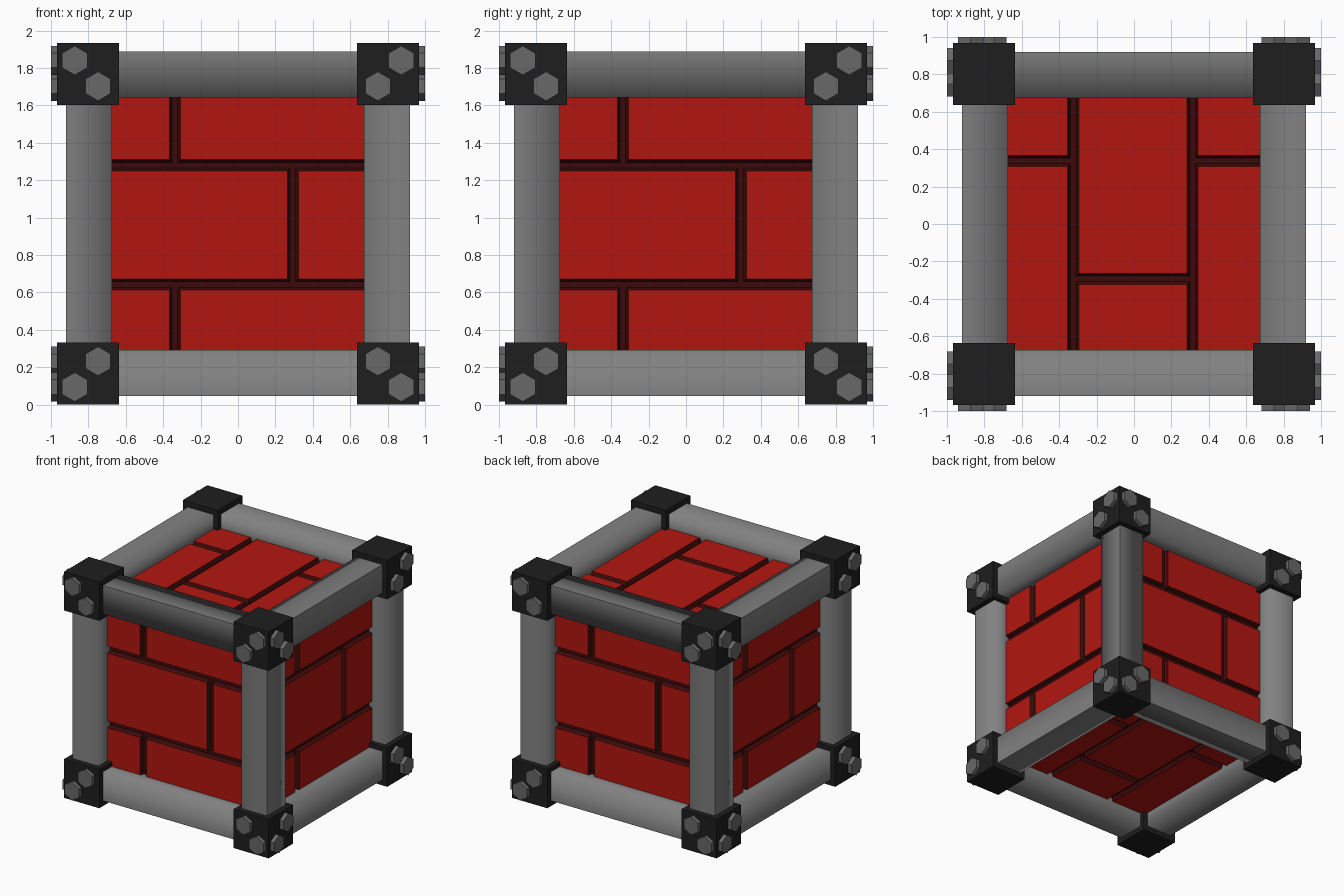
import bpy, bmesh
from math import sin, cos, pi
from mathutils import Matrix, Vector
from itertools import product

if "Cube" in bpy.data.objects:
    bpy.data.objects.remove(bpy.data.objects["Cube"])

ZC = 0.967           # cube centre height, also half size of the corner blocks


def material(name, rgb):
    m = bpy.data.materials.new(name)
    m.diffuse_color = (*rgb, 1)
    m.use_nodes = True
    m.node_tree.nodes["Principled BSDF"].inputs["Base Color"].default_value = m.diffuse_color
    return m


RED = material("red_brick", (0.45, 0.008, 0.005))
DARK = material("dark_mortar", (0.045, 0.003, 0.003))
STEEL = material("steel", (0.22, 0.22, 0.22))
BLACK = material("black_metal", (0.013, 0.013, 0.013))
BOLT = material("bolt_metal", (0.14, 0.14, 0.14))


def finish(name, bm, *mats, recalc=True):
    if recalc:
        bmesh.ops.recalc_face_normals(bm, faces=bm.faces)
    me = bpy.data.meshes.new(name)
    bm.to_mesh(me)
    bm.free()
    for m in mats:
        me.materials.append(m)
    ob = bpy.data.objects.new(name, me)
    ob.location.z = ZC
    bpy.context.collection.objects.link(ob)
    return ob


def box(bm, centre, size):
    mat = Matrix.Translation(centre) @ Matrix.Diagonal((*size, 1))
    return bmesh.ops.create_cube(bm, size=1, matrix=mat)["verts"]


def loft(bm, lower, upper, cap_mat=0):
    """Closed solid between two loops of points."""
    a = [bm.verts.new(p) for p in lower]
    b = [bm.verts.new(p) for p in upper]
    n = len(a)
    for i in range(n):
        bm.faces.new((a[i], a[(i + 1) % n], b[(i + 1) % n], b[i]))
    bm.faces.new(a[::-1])
    bm.faces.new(b).material_index = cap_mat


# dark core showing in the grooves
bm = bmesh.new()
box(bm, (0, 0, 0), (1.53,) * 3)
finish("mortar_core", bm, DARK)

# bricks on one side: (u0, u1, v0, v1), three staggered rows
E, ROW_LO, ROW_HI, J1, J2 = 0.79, -0.325, 0.313, -0.337, 0.294
LAYOUT = [(-E, J1, ROW_HI, E), (J1, E, ROW_HI, E),
          (-E, J2, ROW_LO, ROW_HI), (J2, E, ROW_LO, ROW_HI),
          (-E, J1, -E, ROW_LO), (J1, E, -E, ROW_LO)]


def brick_panel(name, u_axis, v_axis, normal):
    u_axis, v_axis, normal = Vector(u_axis), Vector(v_axis), Vector(normal)
    bm = bmesh.new()
    for u0, u1, v0, v1 in LAYOUT:
        def loop(inset, depth):
            a, b, c, d = u0 + inset, u1 - inset, v0 + inset, v1 - inset
            return [u_axis * u + v_axis * v + normal * depth
                    for u, v in ((a, c), (b, c), (b, d), (a, d))]
        loft(bm, loop(0.01, 0.755), loop(0.03, 0.797), 1)
    finish(name, bm, DARK, RED)


UP = (0, 0, 1)
brick_panel("front_bricks", (1, 0, 0), UP, (0, -1, 0))
brick_panel("right_bricks", (0, 1, 0), UP, (1, 0, 0))
brick_panel("back_bricks", (-1, 0, 0), UP, (0, 1, 0))
brick_panel("left_bricks", (0, -1, 0), UP, (-1, 0, 0))
brick_panel("top_bricks", (0, -1, 0), (1, 0, 0), (0, 0, 1))
brick_panel("bottom_bricks", (0, -1, 0), (-1, 0, 0), (0, 0, -1))

# twelve square frame bars, soft shaded except along the outermost edge
IN, OUT = 0.675, 0.92
bm = bmesh.new()
for axis in range(3):
    j, k = (axis + 1) % 3, (axis + 2) % 3
    for sj, sk in product((-1, 1), repeat=2):
        c, s = Vector(), Vector((OUT - IN,) * 3)
        c[j], c[k] = sj * (IN + OUT) / 2, sk * (IN + OUT) / 2
        s[axis] = 1.6
        verts = box(bm, c, s)
        for e in {e for v in verts for e in v.link_edges}:
            if all(min(abs(v.co[j]), abs(v.co[k])) > 0.9 for v in e.verts):
                e.smooth = False
        faces = {f for v in verts for f in v.link_faces}
        caps = [f for f in faces
                if all(abs(abs(v.co[axis]) - 0.8) < 1e-4 for v in f.verts)
                and len({round(v.co[axis], 3) for v in f.verts}) == 1]
        bmesh.ops.delete(bm, geom=caps, context="FACES_ONLY")
for f in bm.faces:
    f.smooth = True
finish("frame_bars", bm, STEEL, recalc=False)

# corner blocks
bm = bmesh.new()
for signs in product((-1, 1), repeat=3):
    box(bm, Vector(signs) * (ZC + 0.635) / 2, (ZC - 0.635,) * 3)
finish("corner_blocks", bm, BLACK)

# two hexagonal bolts on each outward upright block face
bm = bmesh.new()
for turn in range(4):
    rot = Matrix.Rotation(turn * pi / 2, 3, "Z")
    for sx, sz in product((-1, 1), repeat=2):
        for x, z in ((0.873, 0.873), (0.748, 0.735)):
            def ring(y):
                return [rot @ Vector((sx * x + 0.078 * sin(i * pi / 3), y,
                                      sz * z + 0.078 * cos(i * pi / 3)))
                        for i in range(6)]
            loft(bm, ring(-0.95), ring(-1.0))
finish("hex_bolts", bm, BOLT)
